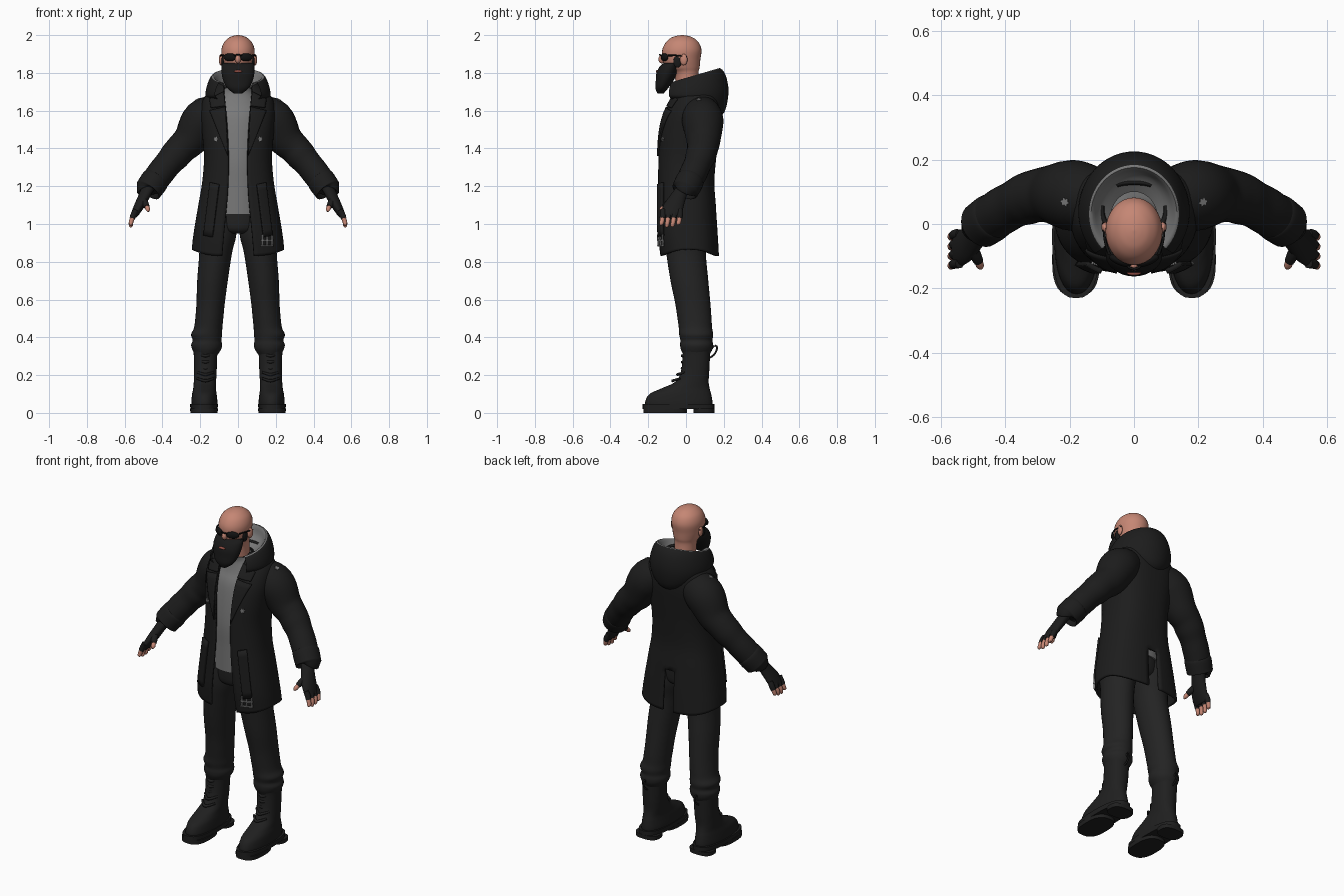
import bpy, bmesh, math
from mathutils import Vector, Matrix

cube = bpy.data.objects.get("Cube")
if cube:
    bpy.data.objects.remove(cube)


def material(name, r, g, b, rough=0.8):
    m = bpy.data.materials.new(name)
    m.use_nodes = True
    m.diffuse_color = (r, g, b, 1)
    node = next(n for n in m.node_tree.nodes if n.type == 'BSDF_PRINCIPLED')
    node.inputs["Base Color"].default_value = (r, g, b, 1)
    node.inputs["Roughness"].default_value = rough
    return m


BLACK = material("coat black", .012, .012, .012)
CLOTH = material("trouser charcoal", .017, .017, .017)
BOOT = material("boot leather", .014, .014, .014)
GREY = material("shirt grey", .19, .19, .19)
SKIN = material("skin", .56, .24, .175)
HAIR = material("beard black", .01, .01, .01)
LENS = material("lens black", .006, .006, .006)
LIP = material("lip red", .3, .08, .06)
METAL = material("stud grey", .2, .2, .2)


def finish(name, bm, mats, angle=50):
    mesh = bpy.data.meshes.new(name)
    bm.to_mesh(mesh)
    bm.free()
    for m in mats:
        mesh.materials.append(m)
    mesh.polygons.foreach_set("use_smooth", [True] * len(mesh.polygons))
    mesh.set_sharp_from_angle(angle=math.radians(angle))
    obj = bpy.data.objects.new(name, mesh)
    bpy.context.scene.collection.objects.link(obj)
    return obj


def bridge(name, rings, mats, closed=True, skip=None, slot=None):
    """Join rings of points; closed ones wrap round and get end caps."""
    bm = bmesh.new()
    vs = [[bm.verts.new(p) for p in ring] for ring in rings]
    n = len(rings[0])
    for i in range(len(rings) - 1):
        for j in range(n if closed else n - 1):
            if skip and skip(rings[i][j], j):
                continue
            k = (j + 1) % n
            f = bm.faces.new((vs[i][j], vs[i][k], vs[i + 1][k], vs[i + 1][j]))
            if slot:
                f.material_index = slot(i)
    if closed:
        bm.faces.new(vs[0])
        bm.faces.new(vs[-1])
        bmesh.ops.recalc_face_normals(bm, faces=bm.faces)
    return finish(name, bm, mats)


def smooth(rows, steps=5):
    """Run a smooth curve through rows of numbers."""
    out = []
    for i in range(len(rows) - 1):
        a, b, c, d = [rows[min(max(i + k, 0), len(rows) - 1)] for k in (-1, 0, 1, 2)]
        for s in range(steps):
            t = s / steps
            out.append([q + .5 * t * (r - p + t * (2 * p - 5 * q + 4 * r - e + t * (3 * (q - r) + e - p)))
                        for p, q, r, e in zip(a, b, c, d)])
    return out + [list(rows[-1])]


def power(v, e):
    return math.copysign(abs(v) ** e, v)


def loft(name, rows, mat, side=1, e=1.0, n=32, steps=5):
    """Rows of z, centre x, centre y, half width, half depth."""
    angles = [math.tau * j / n for j in range(n)]
    rings = [[(side * cx + rx * power(math.sin(a), e), cy - ry * power(math.cos(a), e), z) for a in angles]
             for z, cx, cy, rx, ry in smooth(rows, steps)]
    return bridge(name, rings, [mat])


def limb(name, points, mat, side=1, n=20, steps=5):
    """Round tube through points of x, y, z, radius."""
    pts = smooth(points, steps)
    pos = [Vector((side * p[0], p[1], p[2])) for p in pts]
    rings = []
    for i, c in enumerate(pos):
        t = (pos[min(i + 1, len(pos) - 1)] - pos[max(i - 1, 0)]).normalized()
        ref = Vector((0, 0, 1)) if abs(t.y) > .9 else Vector((0, 1, 0))
        u = t.cross(ref).normalized()
        w = t.cross(u)
        rings.append([c + pts[i][3] * (u * math.cos(math.tau * j / n) + w * math.sin(math.tau * j / n))
                      for j in range(n)])
    return bridge(name, rings, [mat])


def ball(name, centre, size, mat, turn=0.0):
    bm = bmesh.new()
    m = Matrix.Translation(centre) @ Matrix.Rotation(turn, 4, 'Z') @ Matrix.Diagonal((*size, 1))
    bmesh.ops.create_uvsphere(bm, u_segments=24, v_segments=14, radius=1, matrix=m)
    return finish(name, bm, [mat])


# Coat shell: z, half width, front, back, half opening
COAT = smooth([(.83, .245, -.14, .175, .085), (.95, .235, -.152, .168, .075), (1.1, .21, -.152, .158, .06),
               (1.22, .19, -.15, .15, .052), (1.35, .18, -.148, .16, .05), (1.48, .19, -.14, .175, .055),
               (1.58, .198, -.118, .185, .062), (1.66, .185, -.08, .18, .07), (1.71, .14, -.05, .16, .075),
               (1.75, .1, -.03, .13, .08)])
ROUND, COLS = .8, 64


def coat_ring(z, rx, yf, yb, gap):
    start = math.asin((gap / rx) ** (1 / ROUND))
    ring = []
    for j in range(COLS + 1):
        a = start + (math.tau - 2 * start) * j / COLS
        lift = .035 * abs(math.sin(a)) ** 3 * max(0, (.95 - z) / .12)
        ring.append((rx * power(math.sin(a), ROUND),
                     (yf + yb) / 2 - (yb - yf) / 2 * power(math.cos(a), ROUND), z + lift))
    return ring


def thicken(obj, depth, offset):
    mod = obj.modifiers.new("thickness", 'SOLIDIFY')
    mod.thickness, mod.offset = depth, offset


coat = bridge("coat_body", [coat_ring(*r) for r in COAT], [BLACK], closed=False,
              skip=lambda p, j: p[2] < 1.05 and abs(j - COLS / 2 + .5) < 1)
thicken(coat, .012, -1)


def front_y(x, z):
    for a, b in zip(COAT, COAT[1:]):
        if a[0] <= z <= b[0]:
            t = (z - a[0]) / (b[0] - a[0])
            _, rx, yf, yb, _ = [p + t * (q - p) for p, q in zip(a, b)]
            u = min(.99, abs(x) / rx) ** (1 / ROUND)
            return (yf + yb) / 2 - (yb - yf) / 2 * math.sqrt(1 - u * u) ** ROUND
    return 0


def plate(name, corners, mat, side, lift=.005, depth=.009):
    """Thin panel lying on the coat front, from four x, z corners."""
    a, b, c, d = [Vector(p) for p in corners]
    rings = []
    for i in range(9):
        left, right = a.lerp(d, i / 8), b.lerp(c, i / 8)
        row = [left.lerp(right, j / 8) for j in range(9)]
        rings.append([(side * p.x, front_y(p.x, p.y) - lift, p.y) for p in row])
    thicken(bridge(name, rings, [mat], closed=False), depth, 0)


def stud(name, centre, normal):
    m = Vector(normal).to_track_quat('Z', 'Y').to_matrix()
    rings = [[Vector(centre) + m @ Vector(((.015 - .006 * (j % 2)) * math.cos(j * math.pi / 6),
                                          (.015 - .006 * (j % 2)) * math.sin(j * math.pi / 6), h))
              for j in range(12)] for h in (-.004, .004)]
    bridge(name, rings, [METAL])


# Hood resting on the back: half width, half depth, centre y, z, rise and power of rise at the back
HOOD = smooth([(.072, .08, .02, 1.72, 0), (.105, .12, .035, 1.735, .03), (.133, .145, .03, 1.74, .085),
               (.156, .172, .037, 1.72, .07), (.172, .185, .04, 1.69, .01), (.165, .17, .035, 1.67, -.075),
               (.13, .13, .03, 1.65, -.09)], 4)
hood_rings = []
for rx, ry, cy, z, rise in HOOD:
    ring = []
    for j in range(49):
        a = math.radians(-135 + 270 * j / 48)
        back = (1 + math.cos(a)) / 2
        ring.append((rx * math.sin(a), cy + ry * math.cos(a), z + rise * back ** (1 if rise > 0 else 4)))
    hood_rings.append(ring)
bridge("hood", hood_rings, [GREY, BLACK], closed=False, slot=lambda i: int(i >= 9))

# Shirt and trouser seat
loft("shirt", [(1.05, 0, 0, .15, .126), (1.2, 0, 0, .15, .128), (1.35, 0, 0, .15, .13), (1.55, 0, .015, .15, .118),
               (1.63, 0, .02, .13, .09), (1.69, 0, .015, .085, .068), (1.72, 0, .01, .068, .068)], GREY)
loft("trouser_seat", [(.95, 0, 0, .06, .08), (.98, 0, 0, .13, .11), (1.1, 0, 0, .145, .12)], CLOTH)

# Head with neck, beard and face
loft("head", [(1.68, 0, .015, .062, .062), (1.74, 0, .008, .06, .062), (1.8, 0, 0, .062, .066),
              (1.83, 0, -.018, .074, .09), (1.87, 0, -.024, .084, .1), (1.92, 0, -.022, .088, .104),
              (1.96, 0, -.02, .075, .088), (1.985, 0, -.02, .05, .06), (1.996, 0, -.02, .025, .03),
              (2, 0, -.02, .002, .002)], SKIN)
loft("beard", [(1.69, 0, -.135, .02, .016), (1.72, 0, -.128, .058, .034), (1.76, 0, -.113, .078, .047),
               (1.8, 0, -.1, .087, .056), (1.835, 0, -.085, .087, .053), (1.853, 0, -.07, .082, .045)], HAIR)
ball("mouth", (0, -.152, 1.808), (.022, .008, .007), LIP)
ball("nose", (0, -.128, 1.872), (.015, .018, .022), SKIN)
limb("glasses_bridge", [(-.02, -.132, 1.893, .004), (0, -.14, 1.896, .004), (.02, -.132, 1.893, .004)], LENS)

for s, word in ((1, "left"), (-1, "right")):
    # Ears, sideburns and glasses
    ball(word + "_ear", (s * .09, -.012, 1.87), (.011, .02, .03), SKIN, s * -.2)
    ball(word + "_sideburn", (s * .079, -.045, 1.86), (.009, .022, .032), HAIR)
    ball(word + "_lens", (s * .043, -.114, 1.883), (.037, .014, .021), LENS, s * .4)
    limb(word + "_temple_arm", [(.076, -.095, 1.892, .005), (.09, -.05, 1.892, .004), (.095, .005, 1.885, .004)],
         LENS, s, 8)

    # Sleeve and cuff
    sleeve = limb(word + "_sleeve", [(.1, .075, 1.6, .09), (.185, .088, 1.55, .11), (.25, .092, 1.45, .092),
                                     (.3, .088, 1.4, .082), (.335, .077, 1.36, .08), (.37, .062, 1.32, .073),
                                     (.41, .04, 1.27, .073), (.465, .003, 1.195, .069)], BLACK, s, 28)
    limb(word + "_cuff", [(.432, .026, 1.24, .06), (.437, .023, 1.234, .074), (.468, .001, 1.19, .073),
                          (.477, -.005, 1.178, .07), (.478, -.006, 1.176, .05)], BLACK, s, 28)

    # Fingerless glove, fingers and thumb
    loft(word + "_glove", [(1.2, .472, -.008, .036, .04), (1.15, .495, -.04, .033, .045), (1.1, .52, -.065, .03, .054),
                           (1.055, .543, -.077, .023, .055), (1.035, .55, -.08, .013, .045)], BLACK, s)
    for k in range(4):
        y, drop = -.122 + .03 * k, .01 * abs(k - 1.4)
        limb(f"{word}_glove_finger_{k}", [(.54, y, 1.075, .015), (.552, y, 1.05, .016), (.56, y - .003, 1.03, .015)],
             BLACK, s, 12)
        limb(f"{word}_fingertip_{k}", [(.558, y - .002, 1.035, .013), (.566, y - .006, 1.01, .012),
                                       (.567, y - .01, .985 + drop, .01), (.566, y - .011, .978 + drop, .003)],
             SKIN, s, 12)
    limb(word + "_glove_thumb", [(.505, -.07, 1.13, .02), (.49, -.1, 1.105, .018), (.482, -.117, 1.09, .015)],
         BLACK, s, 12)
    limb(word + "_thumb_tip", [(.483, -.115, 1.092, .012), (.477, -.13, 1.077, .012), (.474, -.138, 1.066, .004)],
         SKIN, s, 12)

    # Lapels, pocket strips, strap ends and studs
    plate(word + "_lapel", [(.053, 1.36), (.07, 1.4), (.15, 1.6), (.066, 1.62)], BLACK, s)
    plate(word + "_collar", [(.066, 1.625), (.142, 1.615), (.15, 1.66), (.075, 1.7)], BLACK, s)
    plate(word + "_pocket_strip", [(.135, .93), (.18, .94), (.145, 1.22), (.1, 1.21)], BLACK, s, .009, .016)
    stud(word + "_chest_stud", (s * .118, front_y(.118, 1.45) - .003, 1.45), (s * .3, -1, 0))
    bpy.context.view_layer.update()
    hit, spot, normal, _ = sleeve.ray_cast(Vector((s * .213, .068, 3)), Vector((0, 0, -1)))
    if hit:
        stud(word + "_shoulder_stud", spot, normal)

    # Trouser leg bunched above the boot
    loft(word + "_trouser_leg", [(.305, .168, .055, .058, .068), (.335, .166, .056, .076, .083),
                                 (.36, .166, .056, .082, .087), (.385, .164, .055, .076, .085),
                                 (.415, .166, .054, .082, .09), (.45, .158, .05, .075, .088), (.5, .152, .045, .074, .09),
                                 (.58, .145, .036, .075, .093), (.7, .135, .018, .081, .1), (.85, .118, 0, .087, .105),
                                 (.95, .108, 0, .1, .115), (1.08, .085, 0, .075, .11)], CLOTH, s)

    # Boot with sole, heel, laces and pull loop
    loft(word + "_boot", [(.03, .178, -.038, .068, .176), (.06, .178, -.038, .069, .178), (.1, .178, -.03, .065, .163),
                          (.13, .177, -.002, .06, .127), (.165, .175, .032, .059, .088), (.22, .173, .048, .06, .075),
                          (.3, .172, .055, .062, .072), (.335, .172, .055, .064, .074)], BOOT, s, .9)
    for part, low, high, y, depth in (("sole", .02, .048, -.04, .19), ("heel", 0, .024, .095, .055),
                                      ("forefoot_tread", 0, .024, -.11, .115)):
        loft(word + "_" + part, [(low, .18, y, .072, depth), (high, .18, y, .074, depth)], BOOT, s, .75, steps=1)
    for k in range(5):
        z = .17 + .033 * k
        y = -.068 + .05 * min(1, k / 2)
        limb(f"{word}_lace_{k}", [(.13, y + .035, z + .012, .006), (.172, y - .002, z, .008),
                                  (.215, y + .035, z + .012, .006)], BOOT, s, 8)
    limb(word + "_pull_loop", [(.172, .122, .29, .005), (.172, .15, .31, .005), (.172, .165, .345, .005),
                               (.172, .15, .355, .005), (.172, .125, .325, .005)], BOOT, s, 8)

# Buckle on the left strap end
for k in range(3):
    x = .125 + .025 * k
    plate(f"buckle_prong_{k}", [(x, .885), (x + .008, .885), (x + .008, .945), (x, .945)], METAL, 1, .012)
for z in (.88, .91):
    plate("buckle_bar", [(.12, z), (.185, z), (.185, z + .008), (.12, z + .008)], METAL, 1, .013)
